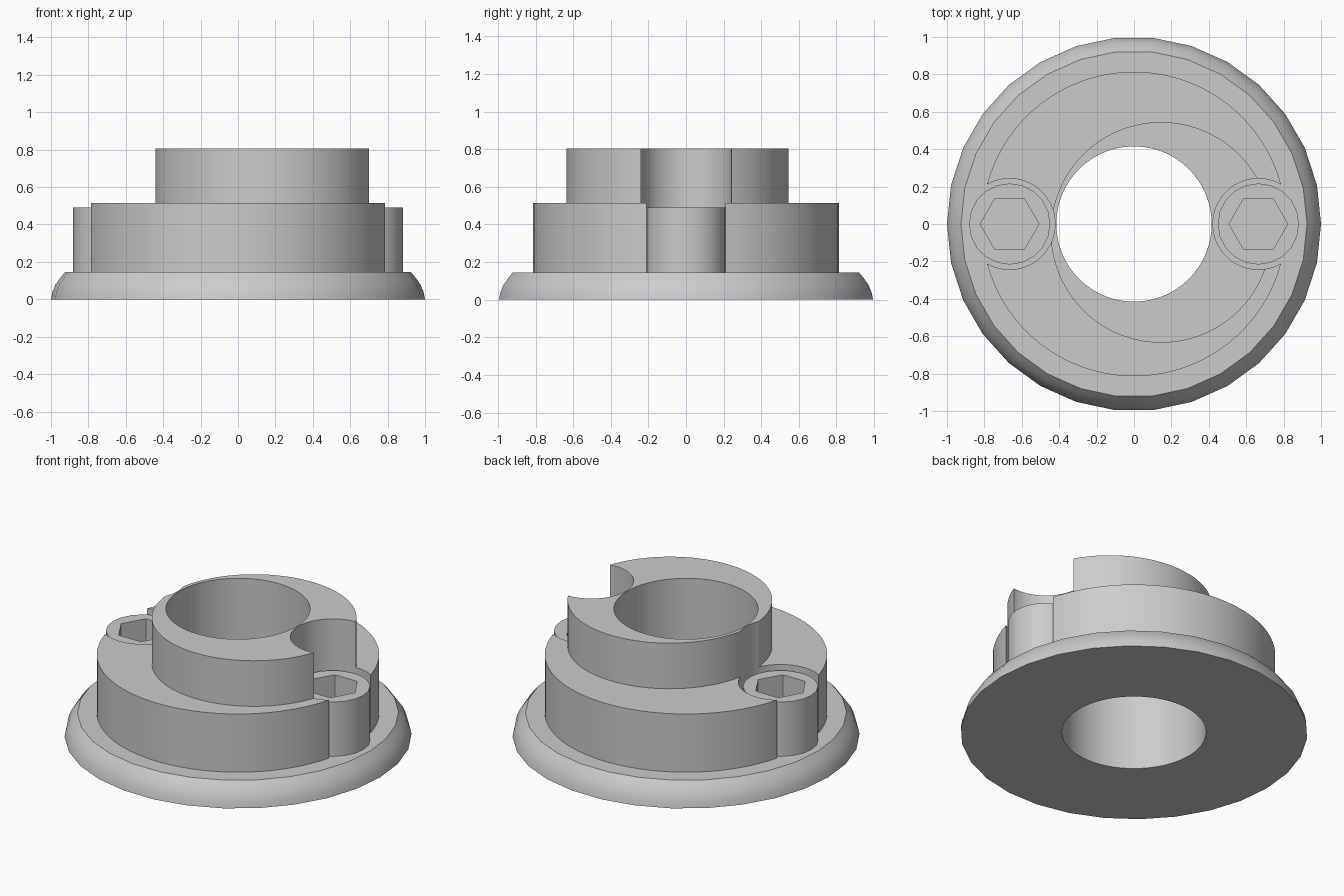
import bpy
import bmesh
from math import cos, sin, tau

cube = bpy.data.objects.get("Cube")
if cube:
    bpy.data.objects.remove(cube, do_unlink=True)

metal = bpy.data.materials.new("plain grey")
metal.use_nodes = True
GREY = (0.6, 0.6, 0.6, 1)
metal.diffuse_color = GREY
metal.node_tree.nodes["Principled BSDF"].inputs["Base Color"].default_value = GREY


def turned(name, profile, centre=(0, 0), sides=96):
    """Closed solid of revolution from (radius, height) pairs, bottom to top."""
    bm = bmesh.new()
    rings = [[bm.verts.new((centre[0] + r * cos(tau * i / sides),
                            centre[1] + r * sin(tau * i / sides), z))
              for i in range(sides)] for r, z in profile]
    for low, high in zip(rings, rings[1:]):
        for i in range(sides):
            j = (i + 1) % sides
            bm.faces.new((low[i], low[j], high[j], high[i]))
    bm.faces.new(rings[0][::-1])
    bm.faces.new(rings[-1])
    mesh = bpy.data.meshes.new(name)
    bm.to_mesh(mesh)
    bm.free()
    mesh.materials.append(metal)
    obj = bpy.data.objects.new(name, mesh)
    bpy.context.collection.objects.link(obj)
    return obj


def cylinder(name, radius, bottom, top, centre=(0, 0), sides=96):
    return turned(name, [(radius, bottom), (radius, top)], centre, sides)


def cut(obj, cutters):
    """Subtract the cutters, bake the result and shade it."""
    for cutter in cutters:
        mod = obj.modifiers.new("cut", "BOOLEAN")
        mod.operation = "DIFFERENCE"
        mod.solver = "EXACT"
        mod.object = cutter
    graph = bpy.context.evaluated_depsgraph_get()
    mesh = bpy.data.meshes.new_from_object(obj.evaluated_get(graph))
    obj.modifiers.clear()
    obj.data = mesh
    bpy.ops.object.select_all(action="DESELECT")
    obj.select_set(True)
    bpy.context.view_layer.objects.active = obj
    bpy.ops.object.shade_smooth_by_angle()


FLANGE_TOP, BOSS_TOP, COLLAR_TOP, SCREW_TOP = 0.145, 0.515, 0.805, 0.49
SCREW_X = 0.665
sides_x = {"left": SCREW_X, "right": -SCREW_X}

# Cutters: central bore and the two screw pockets
bore = cylinder("bore_cutter", 0.415, -0.2, 1)
pockets = [cylinder(f"{side}_pocket_cutter", 0.243, 0.1, 1, (x, 0))
           for side, x in sides_x.items()]
helpers = [bore, *pockets]

# Flange with a rounded rim
flange = turned("flange", [(1, 0), (0.992, 0.04), (0.975, 0.08),
                           (0.95, 0.115), (0.925, FLANGE_TOP)], sides=30)
cut(flange, [bore])

# Round boss and the off-centre collar above it
boss = cylinder("boss", 0.814, FLANGE_TOP, BOSS_TOP)
cut(boss, helpers)
collar = cylinder("eccentric_collar", 0.59, BOSS_TOP, COLLAR_TOP, (0.145, -0.045))
cut(collar, helpers)

# Socket head screws
for side, x in sides_x.items():
    socket = cylinder(f"{side}_socket_cutter", 0.157, 0.31, 0.6, (x, 0), sides=6)
    screw = cylinder(f"{side}_screw", 0.217, FLANGE_TOP, SCREW_TOP, (x, 0), sides=20)
    cut(screw, [socket])
    helpers.append(socket)

for helper in helpers:
    bpy.data.objects.remove(helper, do_unlink=True)
